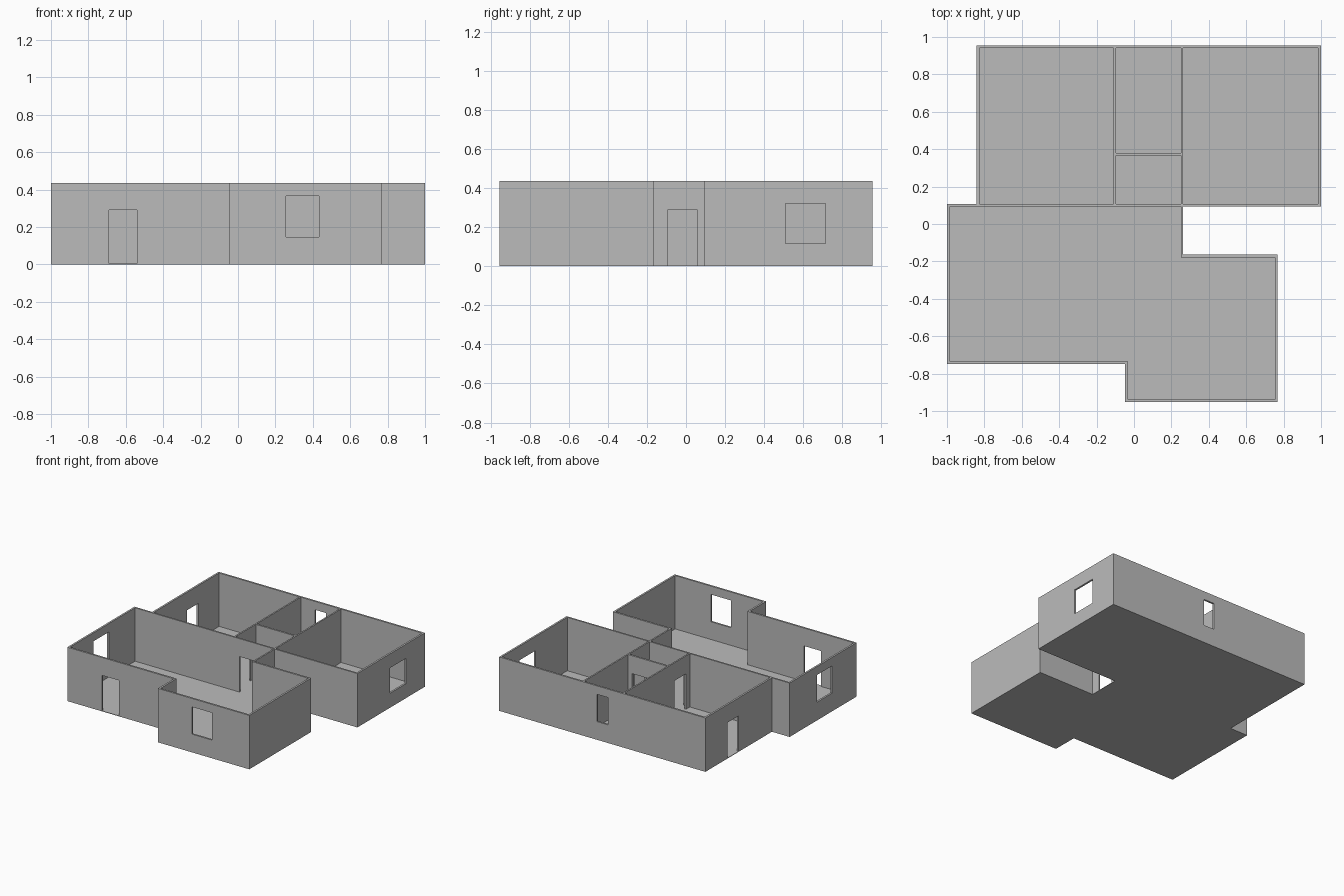
import bpy
import bmesh
from mathutils import Vector

cube = bpy.data.objects.get("Cube")
if cube:
    bpy.data.objects.remove(cube, do_unlink=True)

HEIGHT = 0.435
FLOOR = 0.004
T = 0.015          # outer wall thickness
P = 0.012          # partition thickness
DOOR = (0, 0.29)   # sill and head heights
WINDOW = (0.147, 0.367)

plaster = bpy.data.materials.new("plaster_grey")
plaster.use_nodes = True
plaster.diffuse_color = (0.5, 0.5, 0.5, 1)
plaster.node_tree.nodes["Principled BSDF"].inputs["Base Color"].default_value = (0.5, 0.5, 0.5, 1)


def finish(name, bm):
    bmesh.ops.recalc_face_normals(bm, faces=bm.faces)
    mesh = bpy.data.meshes.new(name)
    bm.to_mesh(mesh)
    bm.free()
    mesh.materials.append(plaster)
    obj = bpy.data.objects.new(name, mesh)
    bpy.context.collection.objects.link(obj)


def extrude(bm, offset):
    result = bmesh.ops.extrude_face_region(bm, geom=bm.faces[:])
    moved = [v for v in result["geom"] if isinstance(v, bmesh.types.BMVert)]
    bmesh.ops.translate(bm, verts=moved, vec=offset)


def wall(name, axis, at, start, end, thick, openings=()):
    """Upright wall along an axis; openings are (from, to, (sill, head))."""
    def point(s, z):
        return Vector((s, at, z)) if axis == "x" else Vector((at, s, z))

    runs = sorted({start, end, *(s for o in openings for s in o[:2])})
    levels = sorted({FLOOR, HEIGHT, *(max(z, FLOOR) for o in openings for z in o[2])})
    bm = bmesh.new()
    for s0, s1 in zip(runs, runs[1:]):
        for z0, z1 in zip(levels, levels[1:]):
            s, z = (s0 + s1) / 2, (z0 + z1) / 2
            if any(a < s < b and lo < z < hi for a, b, (lo, hi) in openings):
                continue
            corners = ((s0, z0), (s1, z0), (s1, z1), (s0, z1))
            bm.faces.new([bm.verts.new(point(*c)) for c in corners])
    bmesh.ops.remove_doubles(bm, verts=bm.verts, dist=1e-5)
    extrude(bm, (0, thick, 0) if axis == "x" else (thick, 0, 0))
    finish(name, bm)


# Shared plan lines: outer faces of the house
WEST, EAST, SOUTH, NORTH = -1, 1, -0.953, 0.955
ROOM_W = -0.842              # west face of the rear rooms
FRONT = -0.749               # front face of the living room
MID0, MID1 = 0.094, 0.107    # wall between living and rear rooms
BAY_W, BAY_E, BAY_N = -0.048, 0.768, -0.163
HALL_W, HALL_E = -0.109, 0.25
STUB_E = HALL_E + P

# Floor slab
bm = bmesh.new()
outline = [(WEST, FRONT), (BAY_W, FRONT), (BAY_W, SOUTH), (BAY_E, SOUTH), (BAY_E, BAY_N),
           (STUB_E, BAY_N), (STUB_E, MID0), (EAST, MID0), (EAST, NORTH), (ROOM_W, NORTH),
           (ROOM_W, MID1), (WEST, MID1)]
bm.faces.new([bm.verts.new((x, y, 0)) for x, y in outline])
extrude(bm, (0, 0, FLOOR))
finish("floor", bm)

# Living room and front bay
wall("living_front_wall", "x", FRONT, WEST, BAY_W + T, T, [(-0.69, -0.54, DOOR)])
wall("living_west_wall", "y", WEST, FRONT + T, MID0, T, [(-0.433, -0.24, WINDOW)])
wall("bay_west_wall", "y", BAY_W, SOUTH + T, FRONT, T)
wall("bay_front_wall", "x", SOUTH, BAY_W, BAY_E, T, [(0.257, 0.433, WINDOW)])
wall("bay_east_wall", "y", BAY_E - T, SOUTH + T, BAY_N - T, T)
wall("bay_back_wall", "x", BAY_N - T, HALL_E, BAY_E, T)
wall("side_door_wall", "y", HALL_E, BAY_N, MID0, P, [(-0.091, 0.056, DOOR)])

# Wall shared by the living room and the rear rooms
wall("middle_wall", "x", MID0, WEST, EAST, MID1 - MID0, [(-0.053, 0.093, DOOR)])

# Rear rooms
wall("rear_west_wall", "y", ROOM_W, MID1, NORTH - T, T, [(0.53, 0.675, DOOR)])
wall("rear_east_wall", "y", EAST - T, MID1, NORTH - T, T, [(0.51, 0.714, (0.117, 0.321))])
wall("rear_back_wall", "x", NORTH - T, ROOM_W, EAST, T, [(0.03, 0.127, WINDOW)])

# Partitions around the hall and bathroom
for name, x in (("hall_west_wall", HALL_W), ("hall_east_wall", HALL_E)):
    wall(name, "y", x, MID1, NORTH - T, P, [(0.155, 0.3, DOOR)])
wall("bathroom_wall", "x", 0.365, HALL_W + P, HALL_E, 0.015, [(0.07, 0.215, DOOR)])
